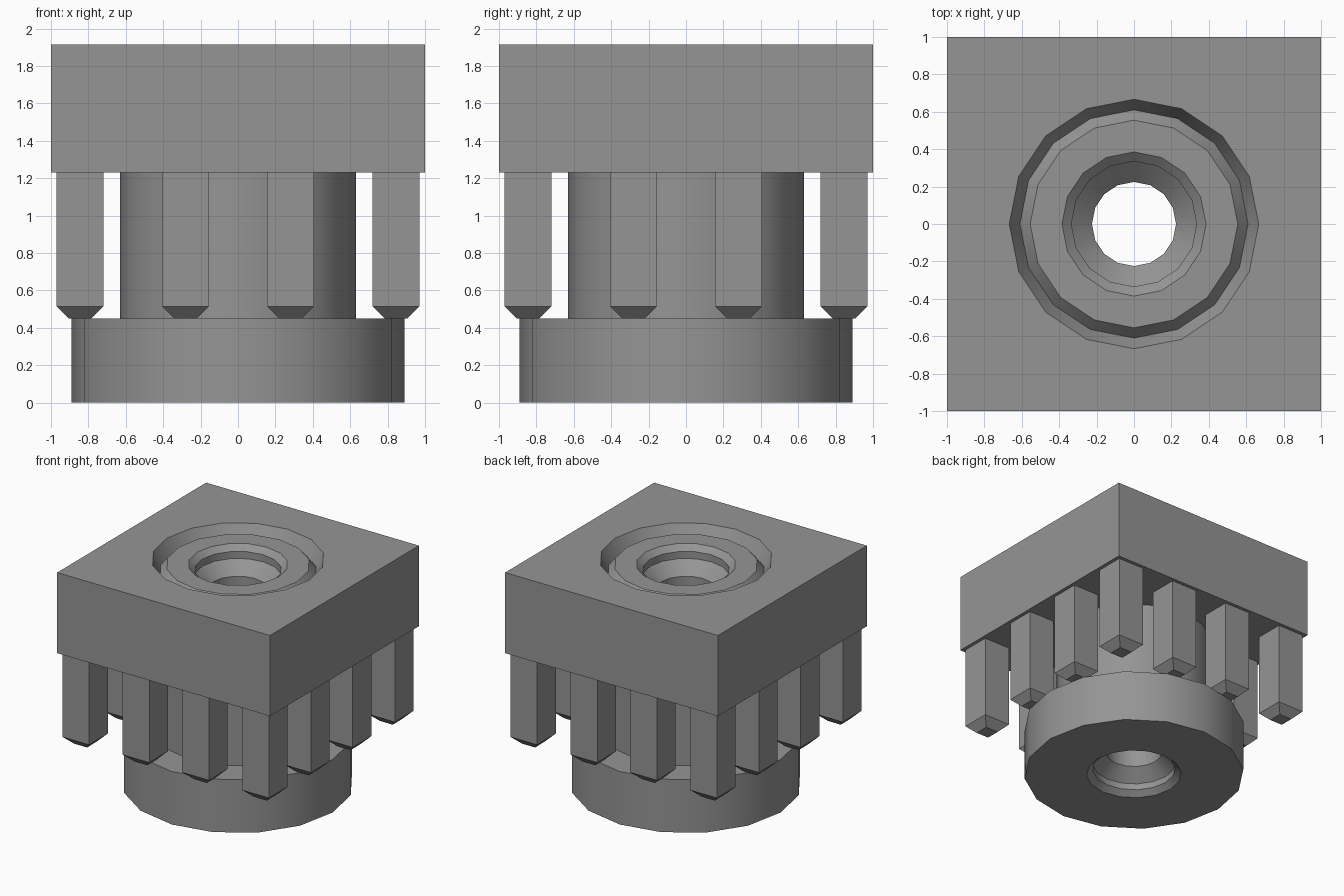
import bpy
import bmesh
import math

cube = bpy.data.objects.get("Cube")
if cube:
    bpy.data.objects.remove(cube, do_unlink=True)

SIDES = 16
TOP, UNDER, FLANGE = 1.915, 1.23, 0.45

grey = bpy.data.materials.new("plain grey")
grey.use_nodes = True
grey.diffuse_color = (0.3, 0.3, 0.3, 1)
grey.node_tree.nodes["Principled BSDF"].inputs["Base Color"].default_value = (0.3, 0.3, 0.3, 1)


def finish(bm, name, smooth):
    bmesh.ops.recalc_face_normals(bm, faces=bm.faces)
    mesh = bpy.data.meshes.new(name)
    bm.to_mesh(mesh)
    bm.free()
    mesh.materials.append(grey)
    obj = bpy.data.objects.new(name, mesh)
    bpy.context.collection.objects.link(obj)
    if smooth:
        bpy.ops.object.select_all(action="DESELECT")
        obj.select_set(True)
        bpy.context.view_layer.objects.active = obj
        bpy.ops.object.shade_smooth_by_angle(angle=math.radians(30))
    return obj


def ring(bm, r, z, n=SIDES, turn=0.0):
    angles = [turn + math.tau * i / n for i in range(n)]
    return [bm.verts.new((r * math.cos(a), r * math.sin(a), z)) for a in angles]


def skin(bm, a, b):
    n = len(a)
    for i in range(n):
        j = (i + 1) % n
        bm.faces.new((a[i], a[j], b[j], b[i]))


def loop_edges(bm, verts):
    edges = []
    for a, b in zip(verts, verts[1:] + verts[:1]):
        edges.append(bm.edges.get((a, b)) or bm.edges.new((a, b)))
    return edges


# Square head, recessed bore, round neck and flange as one closed body
bm = bmesh.new()
profile = [
    (0.667, TOP), (0.61, TOP - 0.11), (0.555, TOP - 0.045),     # ring groove
    (0.385, TOP - 0.045), (0.335, TOP - 0.09),                  # upper bore
    (0.335, TOP - 0.15), (0.225, TOP - 0.25),
    (0.225, 0.2), (0.335, 0.1), (0.335, 0.045), (0.385, 0),     # lower bore
    (0.89, 0), (0.89, FLANGE), (0.63, FLANGE), (0.63, UNDER),   # outside
]
rings = [ring(bm, r, z) for r, z in profile]
for a, b in zip(rings, rings[1:]):
    skin(bm, a, b)
upper = ring(bm, math.sqrt(2), TOP, 4, math.pi / 4)
lower = ring(bm, math.sqrt(2), UNDER, 4, math.pi / 4)
skin(bm, upper, lower)
for square, circle in ((upper, rings[0]), (lower, rings[-1])):
    edges = loop_edges(bm, square) + loop_edges(bm, circle)
    bmesh.ops.triangle_fill(bm, edges=edges, use_beauty=True, use_dissolve=False)
finish(bm, "head_and_flanged_neck", True)


# Square pegs with tapered tips around the edge of the head
def peg(x, y, number):
    bm = bmesh.new()
    diag = math.sqrt(2)
    levels = [(0.125, UNDER), (0.125, 0.515), (0.06, FLANGE)]
    loops = [ring(bm, h * diag, z, 4, math.pi / 4) for h, z in levels]
    for a, b in zip(loops, loops[1:]):
        skin(bm, a, b)
    bm.faces.new(loops[0])
    bm.faces.new(loops[-1])
    obj = finish(bm, f"peg_{number}", False)
    obj.location = (x, y, 0)


spots = (-0.845, -0.28, 0.28, 0.845)
places = [(x, y) for x in spots for y in spots if max(abs(x), abs(y)) > 0.5]
for number, (x, y) in enumerate(places, 1):
    peg(x, y, number)
